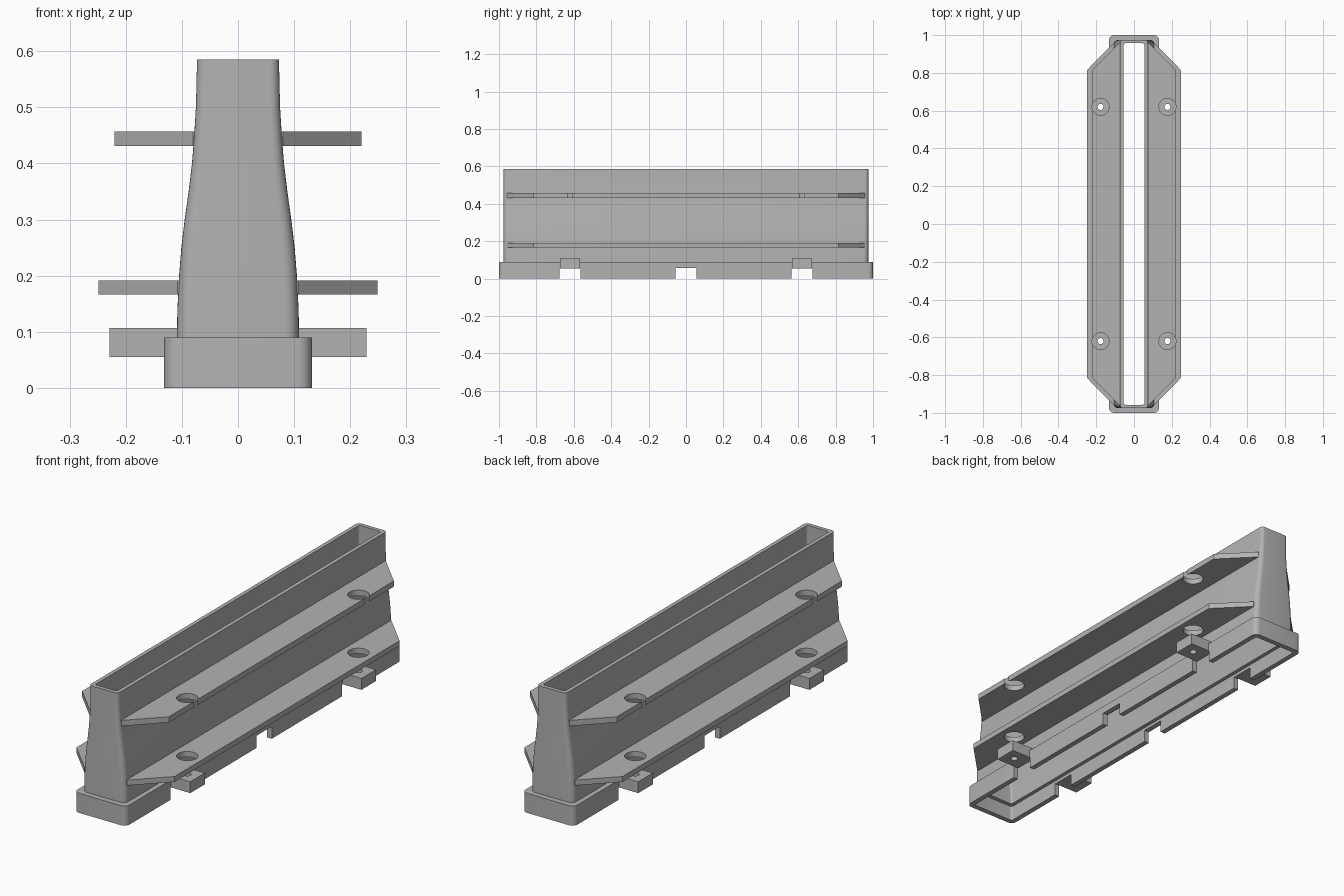
import bpy, bmesh, math

cube = bpy.data.objects.get("Cube")
if cube:
    bpy.data.objects.remove(cube, do_unlink=True)

grey = bpy.data.materials.new("plain grey")
grey.use_nodes = True
grey.diffuse_color = (0.45, 0.45, 0.45, 1)
grey.node_tree.nodes["Principled BSDF"].inputs["Base Color"].default_value = grey.diffuse_color


def finish(name, bm):
    bmesh.ops.recalc_face_normals(bm, faces=bm.faces)
    mesh = bpy.data.meshes.new(name)
    bm.to_mesh(mesh)
    bm.free()
    mesh.materials.append(grey)
    obj = bpy.data.objects.new(name, mesh)
    bpy.context.collection.objects.link(obj)
    return obj


def activate(obj):
    bpy.ops.object.select_all(action='DESELECT')
    obj.select_set(True)
    bpy.context.view_layer.objects.active = obj


def prism(name, outline, low, high):
    bm = bmesh.new()
    base = bm.faces.new([bm.verts.new((x, y, low)) for x, y in outline])
    top = bmesh.ops.extrude_face_region(bm, geom=[base])["geom"]
    bmesh.ops.translate(bm, verts=[v for v in top if isinstance(v, bmesh.types.BMVert)],
                        vec=(0, 0, high - low))
    return finish(name, bm)


def box(name, x0, x1, y0, y1, z0, z1):
    return prism(name, [(x0, y0), (x1, y0), (x1, y1), (x0, y1)], z0, z1)


def circle(x, y, radius, count=40):
    turn = 2 * math.pi / count
    return [(x + radius * math.cos(i * turn), y + radius * math.sin(i * turn))
            for i in range(count)]


def cut(obj, cutters):
    for cutter in cutters:
        cutter.hide_render = True
        mod = obj.modifiers.new("cut", 'BOOLEAN')
        mod.operation = 'DIFFERENCE'
        mod.solver = 'EXACT'
        mod.object = cutter
        activate(obj)
        bpy.ops.object.modifier_apply(modifier=mod.name)
        bpy.data.objects.remove(cutter, do_unlink=True)


def smooth(obj):
    activate(obj)
    bpy.ops.object.shade_smooth_by_angle(angle=math.radians(30))


def rounded_ring(bm, hx, hy, z, radius, steps=6):
    ring = []
    for corner, (sx, sy) in enumerate([(1, 1), (-1, 1), (-1, -1), (1, -1)]):
        for i in range(steps + 1):
            a = math.pi / 2 * (corner + i / steps)
            ring.append(bm.verts.new((sx * (hx - radius) + radius * math.cos(a),
                                      sy * (hy - radius) + radius * math.sin(a), z)))
    return ring


# Hollow barrier shell: half widths rising from the foot to the open top
WALL = 0.018
flank = [(0.109, 0.09), (0.108, 0.14), (0.105, 0.2), (0.101, 0.25), (0.095, 0.3),
         (0.088, 0.35), (0.082, 0.4), (0.078, 0.45), (0.075, 0.5), (0.074, 0.54),
         (0.073, 0.585)]
sections = [(0.132, 1.0, 0, 0.026), (0.132, 1.0, 0.09, 0.026)]
sections += [(w, 0.975, z, 0.026 - 0.02 * (z - 0.09)) for w, z in flank]
sections += [(w - WALL, 0.975 - WALL, z, 0.01) for w, z in reversed(flank)]
sections += [(0.091, 0.957, 0.07, 0.01), (0.108, 0.976, 0.07, 0.01), (0.108, 0.976, 0, 0.01)]

bm = bmesh.new()
rings = [rounded_ring(bm, *s) for s in sections]
for lower, upper in zip(rings, rings[1:] + rings[:1]):
    for i in range(len(lower)):
        j = (i + 1) % len(lower)
        bm.faces.new((lower[i], lower[j], upper[j], upper[i]))
shell = finish("barrier_shell", bm)

# Forklift and drainage notches through the foot
HOLE_X, HOLE_Y = 0.177, 0.62
cut(shell, [box("notch_cutter", -0.3, 0.3, y - 0.056, y + 0.056, -0.1, 0.056)
            for y in (-HOLE_Y, 0, HOLE_Y)])
smooth(shell)

for side, label in ((1, "left"), (-1, "right")):
    # Side shelves with tapered ends and round holes
    for name, root, edge, low, high in (("upper_shelf", 0.07, 0.22, 0.431, 0.457),
                                        ("lower_shelf", 0.098, 0.249, 0.166, 0.191)):
        tip = root + 0.01
        half = [(root, 0.957), (tip, 0.957), (edge, 0.815)]
        outline = half + [(x, -y) for x, y in reversed(half)]
        shelf = prism(f"{label}_{name}", [(side * x, y) for x, y in outline], low, high)
        cut(shelf, [prism("hole_cutter", circle(side * HOLE_X, y, 0.045), low - 0.1, high + 0.1)
                    for y in (-HOLE_Y, HOLE_Y)])
        smooth(shelf)

    # Anchor lugs with a pin hole
    for y, end in ((-HOLE_Y, "front"), (HOLE_Y, "back")):
        lug = box(f"{label}_{end}_lug", side * 0.108, side * 0.229, y - 0.053, y + 0.053,
                  0.055, 0.107)
        cut(lug, [prism("pin_cutter", circle(side * HOLE_X, y, 0.016, 24), 0, 0.2)])
        smooth(lug)
